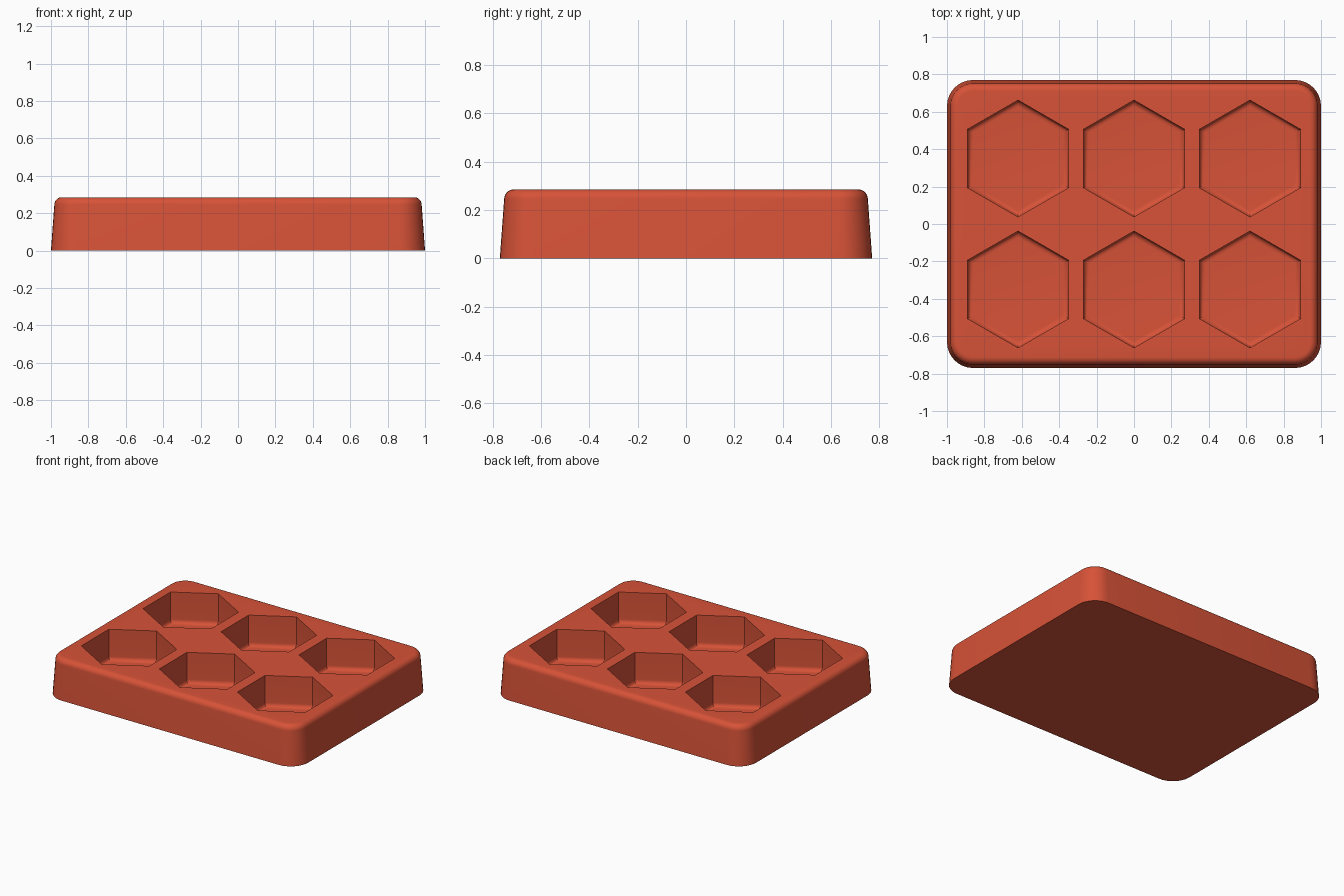
import bpy, bmesh, math

if "Cube" in bpy.data.objects:
    bpy.data.objects.remove(bpy.data.objects["Cube"], do_unlink=True)

HALF_X, HALF_Y, HEIGHT = 1.0, 0.77, 0.285
CORNER, DRAFT, RIM = 0.14, 0.018, 0.04
POCKET_RADIUS, FLOOR_Z, FILLET = 0.312, 0.06, 0.03
STEPS = 8

clay = bpy.data.materials.new("terracotta_red")
clay.use_nodes = True
colour = (0.68, 0.085, 0.039, 1)
clay.diffuse_color = colour
clay.node_tree.nodes["Principled BSDF"].inputs["Base Color"].default_value = colour


def rounded_rectangle(inset, z):
    r = CORNER - inset
    points = []
    for quarter, (sx, sy) in enumerate([(1, 1), (-1, 1), (-1, -1), (1, -1)]):
        for i in range(STEPS + 1):
            a = math.pi / 2 * (quarter + i / STEPS)
            points.append((sx * (HALF_X - CORNER) + r * math.cos(a),
                           sy * (HALF_Y - CORNER) + r * math.sin(a), z))
    return points


def hexagon(cx, cy, inset, z):
    r = POCKET_RADIUS - inset / math.cos(math.pi / 6)
    return [(cx + r * math.cos(a), cy + r * math.sin(a), z)
            for a in (math.radians(30 + 60 * i) for i in range(6))]


def loft(bm, rings):
    """Join rings, listed from bottom to top, into a closed solid."""
    loops = [[bm.verts.new(p) for p in ring] for ring in rings]
    for low, high in zip(loops, loops[1:]):
        for i in range(len(low)):
            j = (i + 1) % len(low)
            bm.faces.new((low[i], low[j], high[j], high[i]))
    bm.faces.new(loops[0][::-1])
    bm.faces.new(loops[-1])


def finish(bm, name):
    mesh = bpy.data.meshes.new(name)
    bm.to_mesh(mesh)
    bm.free()
    mesh.materials.append(clay)
    obj = bpy.data.objects.new(name, mesh)
    bpy.context.collection.objects.link(obj)
    return obj


arc = [math.pi / 2 * i / STEPS for i in range(STEPS + 1)]

# Tapered tray body with a rounded upper rim
bm = bmesh.new()
loft(bm, [rounded_rectangle(0, 0)] + [
    rounded_rectangle(DRAFT + RIM * (1 - math.cos(a)),
                      HEIGHT - RIM * (1 - math.sin(a))) for a in arc])
tray = finish(bm, "tray")

# Six hexagonal pocket cutters with filleted floors
bm = bmesh.new()
for cx in (-0.62, 0, 0.62):
    for cy in (-0.35, 0.35):
        rings = [hexagon(cx, cy, FILLET * (1 - math.sin(a)),
                         FLOOR_Z + FILLET * (1 - math.cos(a))) for a in arc]
        loft(bm, rings + [hexagon(cx, cy, 0, HEIGHT + 0.1)])
cutter = finish(bm, "pocket_cutter")
cutter.hide_render = True

# Cut the pockets, then smooth the rounded surfaces
cut = tray.modifiers.new("pockets", "BOOLEAN")
cut.operation = "DIFFERENCE"
cut.solver = "EXACT"
cut.object = cutter
bpy.ops.object.select_all(action="DESELECT")
bpy.context.view_layer.objects.active = tray
tray.select_set(True)
bpy.ops.object.modifier_apply(modifier=cut.name)
bpy.data.objects.remove(cutter, do_unlink=True)
bpy.ops.object.shade_smooth_by_angle(angle=math.radians(30))
